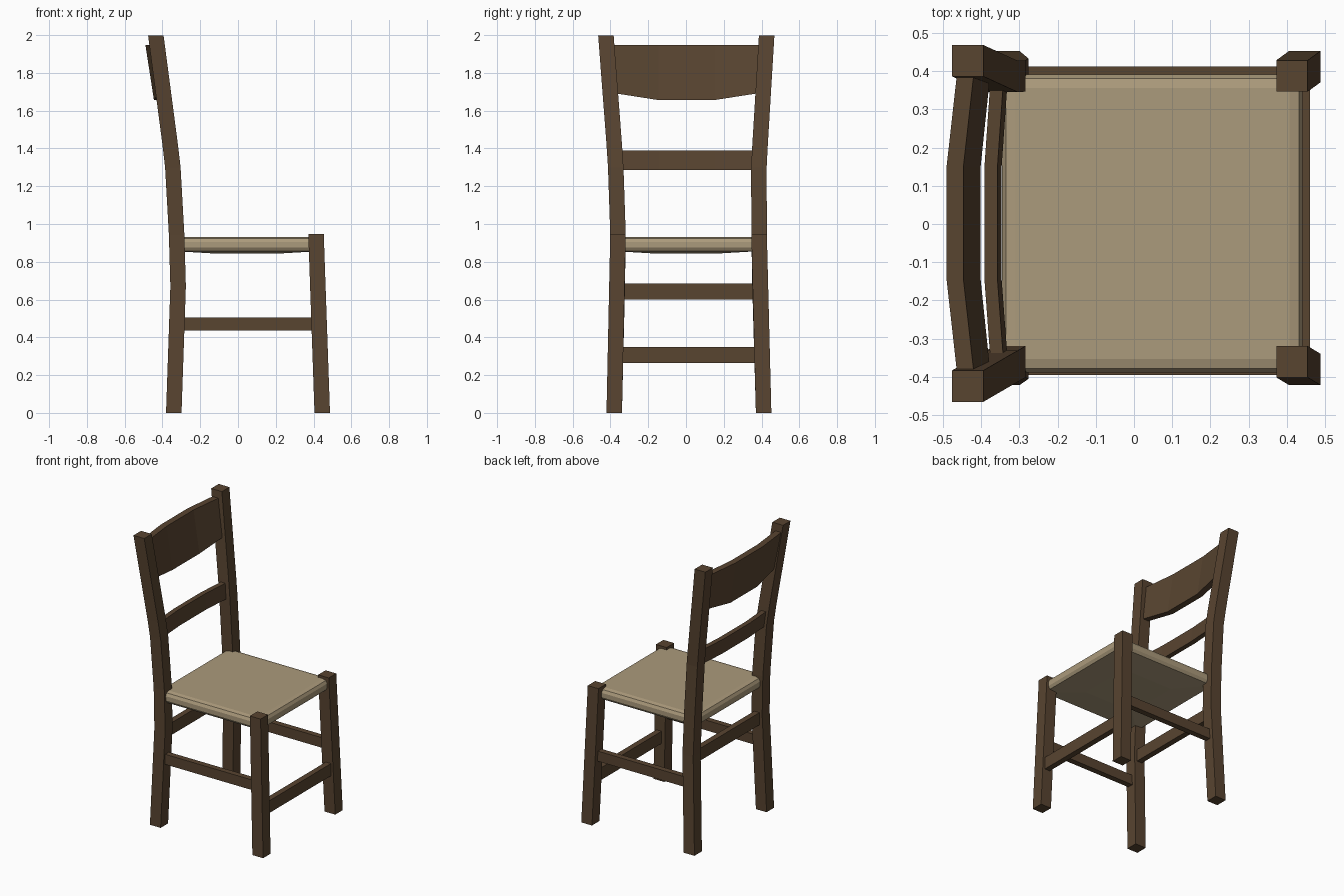
import bpy, bmesh

if "Cube" in bpy.data.objects:
    bpy.data.objects.remove(bpy.data.objects["Cube"])


def material(name, rgb):
    m = bpy.data.materials.new(name)
    m.diffuse_color = (*rgb, 1.0)
    m.use_nodes = True
    m.node_tree.nodes["Principled BSDF"].inputs["Base Color"].default_value = m.diffuse_color
    return m


WOOD = material("dark brown wood", (0.098, 0.058, 0.030))
WOVEN = material("tan woven seat", (0.41, 0.325, 0.20))


def loft(name, rings, mat):
    """Skin a list of equal-length rings and cap both ends."""
    bm = bmesh.new()
    rows = [[bm.verts.new(p) for p in ring] for ring in rings]
    for a, b in zip(rows, rows[1:]):
        n = len(a)
        for i in range(n):
            j = (i + 1) % n
            bm.faces.new((a[i], a[j], b[j], b[i]))
    bm.faces.new(rows[0][::-1])
    bm.faces.new(rows[-1])
    bmesh.ops.recalc_face_normals(bm, faces=bm.faces)
    me = bpy.data.meshes.new(name)
    bm.to_mesh(me)
    bm.free()
    me.materials.append(mat)
    ob = bpy.data.objects.new(name, me)
    bpy.context.collection.objects.link(ob)
    return ob


def rect(x0, x1, y0, y1, z):
    return [(x0, y0, z), (x1, y0, z), (x1, y1, z), (x0, y1, z)]


def post(name, path):
    """Square post following (x, y, z) centres."""
    h = 0.041
    return loft(name, [rect(x - h, x + h, y - h, y + h, z) for x, y, z in path], WOOD)


def bar(name, x0, x1, y0, y1, z0, z1):
    return loft(name, [rect(x0, x1, y0, y1, z0), rect(x0, x1, y0, y1, z1)], WOOD)


# Legs: (bottom, seat height, bend, top) y positions on each side
for side, yb, ys, ym, yt in (("left", 0.411, 0.387, 0.386, 0.427),
                             ("right", -0.380, -0.360, -0.372, -0.424)):
    post("front_leg_" + side, [(0.446, yb, 0), (0.413, ys, 0.948)])
    post("back_leg_" + side, [(-0.340, yb, 0), (-0.317, ys + (yb - ys) * 0.2, 0.67),
                              (-0.325, ys, 0.945), (-0.345, ym, 1.30),
                              (-0.359, ym + (yt - ym) * 0.15, 1.42), (-0.435, yt, 1.998)])

# Stretchers between the legs
bar("side_stretcher_left", -0.33, 0.43, 0.372, 0.412, 0.435, 0.505)
bar("side_stretcher_right", -0.33, 0.43, -0.395, -0.355, 0.435, 0.505)
bar("front_stretcher", 0.420, 0.460, -0.37, 0.39, 0.265, 0.350)
bar("back_stretcher", -0.337, -0.297, -0.36, 0.39, 0.600, 0.685)


def slat(name, stations):
    """Bowed back slat: (y, front x at bottom, front x at top, z0, z1, thickness)."""
    rings = [[(xb, y, z0), (xt, y, z1), (xt - t, y, z1), (xb - t, y, z0)]
             for y, xb, xt, z0, z1, t in stations]
    return loft(name, rings, WOOD)


# Crest rail and lower back slat
slat("crest_rail", [(y, xb, xt, z0, 1.947, 0.044) for y, xb, xt, z0 in (
    (-0.395, -0.375, -0.418, 1.695), (-0.145, -0.401, -0.446, 1.656),
    (0.150, -0.401, -0.446, 1.656), (0.400, -0.375, -0.418, 1.695))])
slat("back_slat", [(y, x + 0.011, x, 1.285, 1.39, 0.034) for y, x in (
    (-0.36, -0.341), (-0.145, -0.357), (0.150, -0.357), (0.38, -0.341))])

# Woven seat with rolled edges and a slightly sagging underside
loft("seat", [rect(-0.345 + d, 0.441 - d, -0.388 + d, 0.391 - d, z) for d, z in (
    (0.20, 0.845), (0.012, 0.856), (0.0, 0.875), (0.0, 0.905),
    (0.010, 0.924), (0.035, 0.931))], WOVEN)
